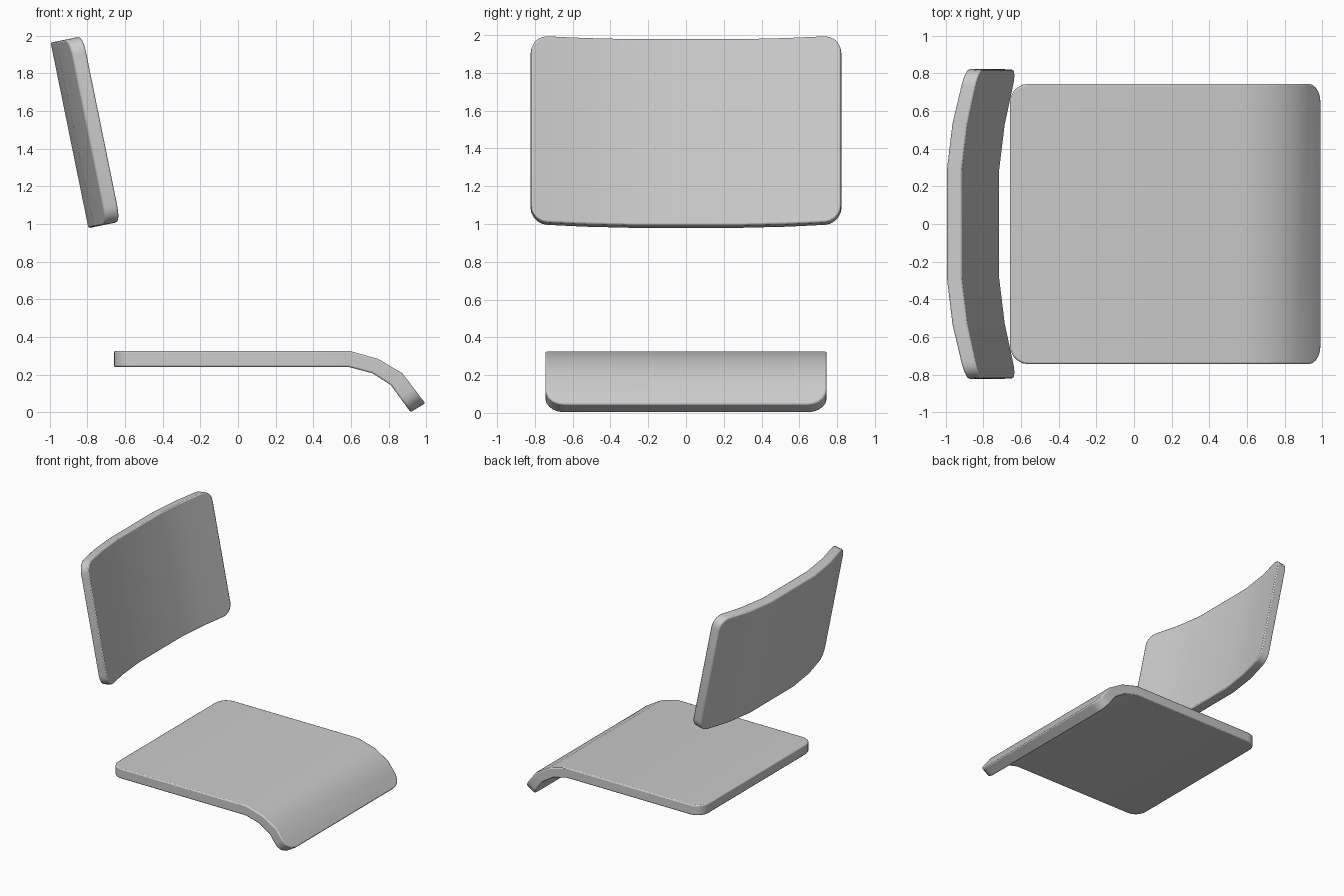
import bpy, bmesh, math
from mathutils import Vector

if "Cube" in bpy.data.objects:
    bpy.data.objects.remove(bpy.data.objects["Cube"])


def plate(name, face_a, face_b, half, radius, place):
    """Rounded panel bent along two matching 2D polylines, placed by place(p, v)."""
    a = [Vector(p) for p in face_a]
    b = [Vector(p) for p in face_b]
    stops = [0.0]
    for p, q in zip(a, a[1:]):
        stops.append(stops[-1] + (q - p).length)
    length = stops[-1]

    # flat rounded outline
    bm = bmesh.new()
    ring = []
    corners = [(length - radius, half - radius), (radius, half - radius),
               (radius, radius - half), (length - radius, radius - half)]
    for i, (cu, cv) in enumerate(corners):
        for k in range(6):
            t = math.pi / 2 * (i + k / 5)
            ring.append(bm.verts.new((cu + radius * math.cos(t), cv + radius * math.sin(t), 0)))
    bm.faces.new(ring)

    # cut at the bends, give thickness
    for s in stops[1:-1]:
        bmesh.ops.bisect_plane(bm, geom=bm.verts[:] + bm.edges[:] + bm.faces[:],
                               plane_co=(s, 0, 0), plane_no=(1, 0, 0))
    ext = bmesh.ops.extrude_face_region(bm, geom=bm.faces[:], use_keep_orig=True)
    for g in ext["geom"]:
        if isinstance(g, bmesh.types.BMVert):
            g.co.z = 1

    # bend onto the polylines
    for v in bm.verts:
        u = min(max(v.co.x, 0), length)
        i = next(j for j in range(len(stops) - 1) if u <= stops[j + 1] + 1e-5)
        f = (u - stops[i]) / (stops[i + 1] - stops[i])
        p = a[i].lerp(a[i + 1], f).lerp(b[i].lerp(b[i + 1], f), v.co.z)
        v.co = place(p, v.co.y)
    bmesh.ops.recalc_face_normals(bm, faces=bm.faces[:])

    mesh = bpy.data.meshes.new(name)
    bm.to_mesh(mesh)
    bm.free()
    ob = bpy.data.objects.new(name, mesh)
    bpy.context.collection.objects.link(ob)
    bev = ob.modifiers.new("soft_edge", "BEVEL")
    bev.width = 0.009
    bev.segments = 2
    bev.limit_method = "ANGLE"
    bev.angle_limit = math.radians(50)
    bpy.ops.object.select_all(action="DESELECT")
    ob.select_set(True)
    bpy.context.view_layer.objects.active = ob
    bpy.ops.object.shade_smooth_by_angle(angle=math.radians(35))
    return ob


# seat with a front lip that curls down
seat_top = [(-0.66, 0.325), (0.595, 0.325), (0.745, 0.283), (0.873, 0.207), (0.995, 0.047)]
seat_bottom = [(-0.66, 0.24), (0.588, 0.24), (0.714, 0.207), (0.812, 0.144), (0.917, 0.0)]
plate("seat", seat_top, seat_bottom, 0.745, 0.1,
      lambda p, v: Vector((p.x, v, p.y)))

# leaning backrest, curved across its width: points are (y, depth)
def mirrored(pts):
    return [(-y, d) for y, d in reversed(pts)] + pts

back_front = mirrored([(0.29, 0.082), (0.53, 0.112), (0.82, 0.176)])
back_rear = mirrored([(0.29, 0.0), (0.535, 0.03), (0.824, 0.1)])
tilt = math.radians(11.5)
forward = Vector((math.cos(tilt), 0, math.sin(tilt)))
upward = Vector((-math.sin(tilt), 0, math.cos(tilt)))
base = Vector((-0.795, 0, 0.978))
plate("backrest", back_front, back_rear, 0.503, 0.09,
      lambda p, v: base + forward * p.y + upward * (v + 0.503) + Vector((0, p.x, 0)))
